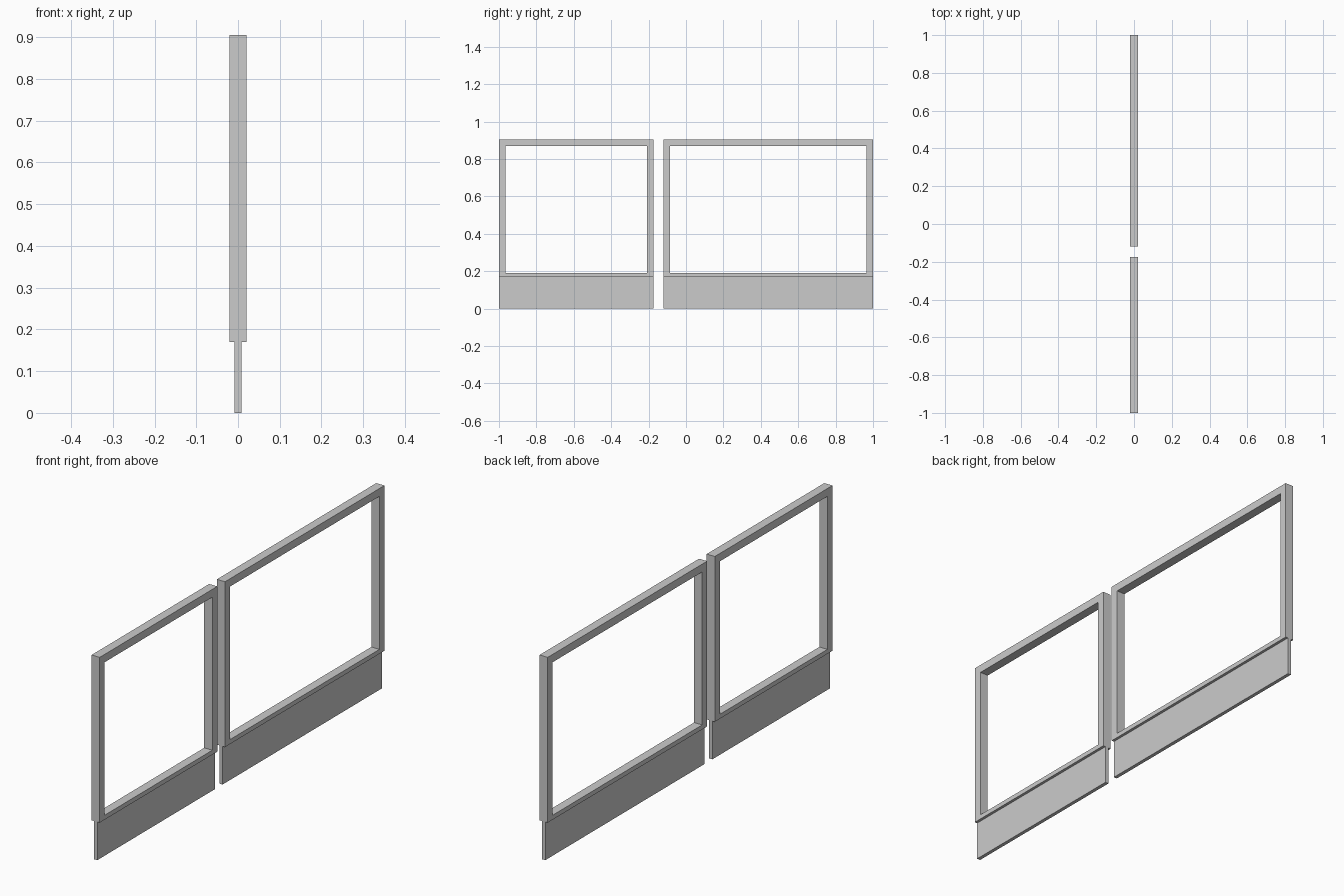
import bpy, bmesh

cube = bpy.data.objects.get("Cube")
if cube:
    bpy.data.objects.remove(cube, do_unlink=True)

# Single grey finish
grey = bpy.data.materials.new("light grey")
grey.use_nodes = True
colour = (0.6, 0.6, 0.6, 1)
grey.diffuse_color = colour
grey.node_tree.nodes["Principled BSDF"].inputs["Base Color"].default_value = colour

TOP, SILL_TOP, SILL_BOTTOM = 0.905, 0.19, 0.17
BORDER = 0.035
FRAME_HALF, PANEL_HALF = 0.02, 0.008


def rectangle(y0, y1, z0, z1):
    return [(y0, z0), (y1, z0), (y1, z1), (y0, z1)]


def extruded(name, loops, half):
    """Extrude a rectangle, or the ring between two rectangles, along x."""
    bm = bmesh.new()
    rings = [[bm.verts.new((-half, y, z)) for y, z in loop] for loop in loops]
    if len(rings) == 1:
        faces = [bm.faces.new(rings[0])]
    else:
        outer, inner = rings
        faces = [bm.faces.new((outer[i], outer[(i + 1) % 4],
                               inner[(i + 1) % 4], inner[i])) for i in range(4)]
    result = bmesh.ops.extrude_face_region(bm, geom=faces, use_keep_orig=True)
    moved = [g for g in result["geom"] if isinstance(g, bmesh.types.BMVert)]
    bmesh.ops.translate(bm, verts=moved, vec=(2 * half, 0, 0))
    bmesh.ops.recalc_face_normals(bm, faces=bm.faces)
    mesh = bpy.data.meshes.new(name)
    bm.to_mesh(mesh)
    bm.free()
    mesh.materials.append(grey)
    bpy.context.collection.objects.link(bpy.data.objects.new(name, mesh))


# Two open frames, each standing on a thin lower panel
for side, y0, y1 in (("front", -1, -0.174), ("back", -0.12, 1)):
    extruded(side + "_frame",
             [rectangle(y0, y1, SILL_BOTTOM, TOP),
              rectangle(y0 + BORDER, y1 - BORDER, SILL_TOP, TOP - BORDER)],
             FRAME_HALF)
    extruded(side + "_lower_panel", [rectangle(y0, y1, 0, SILL_BOTTOM)], PANEL_HALF)
